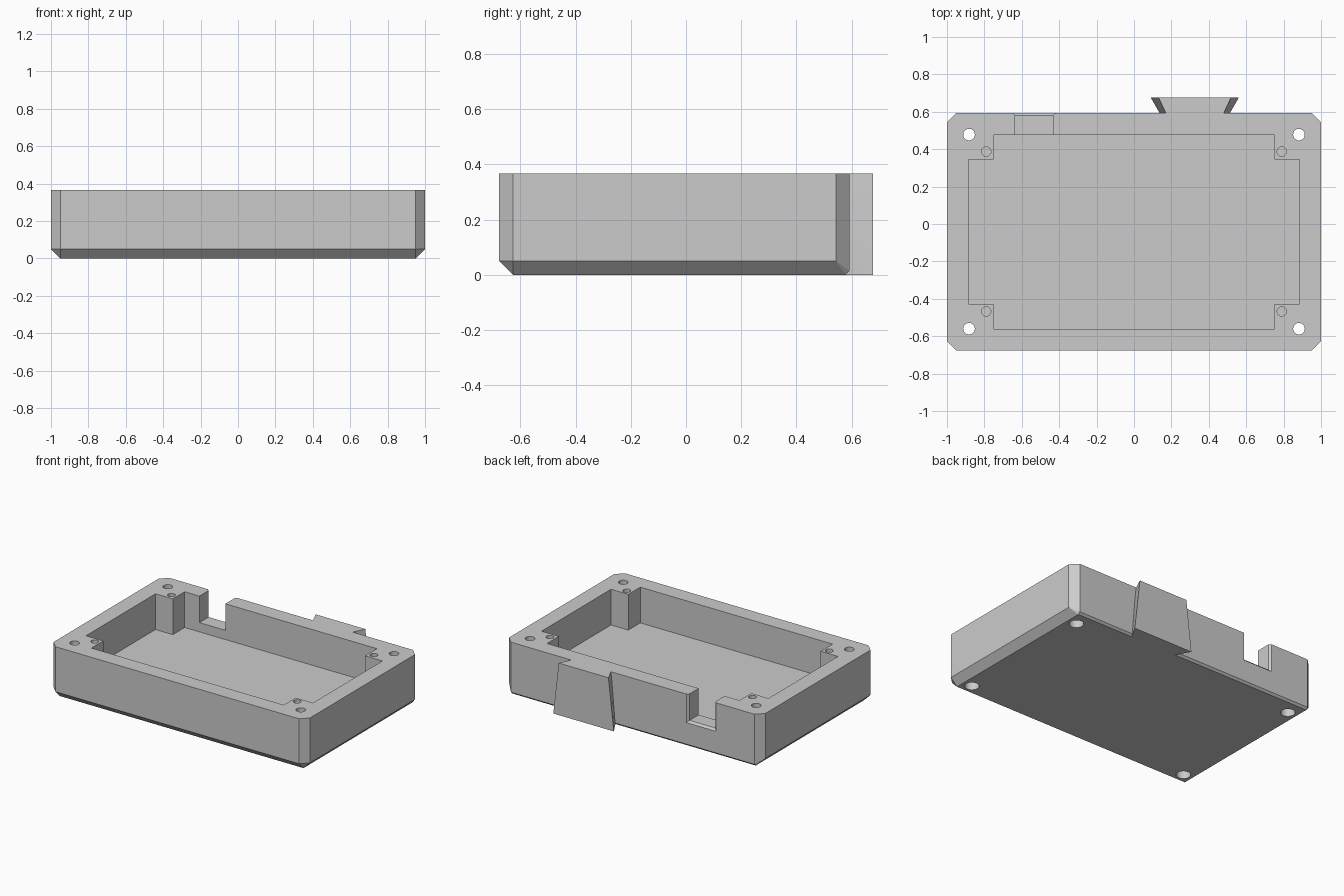
import bpy, bmesh

if "Cube" in bpy.data.objects:
    bpy.data.objects.remove(bpy.data.objects["Cube"])

H = 0.367                     # overall height
Y0, Y1 = -0.677, 0.593        # front and back walls
CH = 0.05                     # edge chamfer
LIP = 0.014                   # small chamfer on the back wall

grey = bpy.data.materials.new("light grey plastic")
grey.diffuse_color = (0.6, 0.6, 0.6, 1)
grey.use_nodes = True
grey.node_tree.nodes["Principled BSDF"].inputs["Base Color"].default_value = grey.diffuse_color


def make(name, bm):
    bmesh.ops.recalc_face_normals(bm, faces=bm.faces)
    me = bpy.data.meshes.new(name)
    bm.to_mesh(me)
    bm.free()
    me.materials.append(grey)
    ob = bpy.data.objects.new(name, me)
    bpy.context.collection.objects.link(ob)
    return ob


def hull(name, points):
    """Convex solid around a few corner points."""
    bm = bmesh.new()
    for p in points:
        bm.verts.new(p)
    bmesh.ops.convex_hull(bm, input=bm.verts[:])
    bmesh.ops.dissolve_limit(bm, angle_limit=0.001, verts=bm.verts[:], edges=bm.edges[:])
    return make(name, bm)


def prism(name, pts, z0, z1):
    bm = bmesh.new()
    face = bm.faces.new([bm.verts.new((x, y, z0)) for x, y in pts])
    top = bmesh.ops.extrude_face_region(bm, geom=[face])['geom']
    bmesh.ops.translate(bm, verts=[v for v in top if isinstance(v, bmesh.types.BMVert)],
                        vec=(0, 0, z1 - z0))
    return make(name, bm)


def cylinder(name, x, y, r, z0, z1):
    bm = bmesh.new()
    bmesh.ops.create_cone(bm, cap_ends=True, segments=32, radius1=r, radius2=r, depth=z1 - z0)
    bmesh.ops.translate(bm, verts=bm.verts, vec=(x, y, (z0 + z1) / 2))
    return make(name, bm)


def boolean(target, tool, op):
    mod = target.modifiers.new(op, 'BOOLEAN')
    mod.operation, mod.solver, mod.object = op, 'EXACT', tool
    bpy.context.view_layer.objects.active = target
    bpy.ops.object.modifier_apply(modifier=mod.name)
    bpy.data.objects.remove(tool)


# Outer block: cut corners, wide chamfers underneath, narrow one along the back
pts = []
for s in (-1, 1):
    e = s * (1 - CH)
    for z in (CH, H):
        pts += [(s, Y0 + CH, z), (e, Y0, z), (s, Y1 - CH, z)]
    pts += [(e, Y1, H), (e, Y1, LIP), (e, Y1 - LIP, 0), (e, Y0 + CH, 0)]
body = hull("case_body", pts)

# Tapered dovetail rail on the back wall
rail = []
for inner, outer, z in ((0.175, 0.236, 0), (0.144, 0.194, H)):
    for s in (-1, 1):
        rail += [(0.325 + s * inner, 0.57, z), (0.325 + s * outer, 0.677, z)]
boolean(body, hull("rail", rail), 'UNION')

# Cavity with four corner blocks left standing
xa, xb = 0.75, 0.885
ya, yb, yc, yd = -0.562, -0.429, 0.345, 0.477
cross = [(-xa, ya), (xa, ya), (xa, yb), (xb, yb), (xb, yc), (xa, yc),
         (xa, yd), (-xa, yd), (-xa, yc), (-xb, yc), (-xb, yb), (-xa, yb)]
boolean(body, prism("cavity", cross, 0.115, H + 0.1), 'DIFFERENCE')

# Cable notch in the back wall, flared at its outer edge
nx0, nx1, nz = -0.635, -0.433, 0.18


def notch_ring(y, d):
    return [(x, y, z) for x in (nx0 - d, nx1 + d) for z in (nz - d, 0.5)]


boolean(body, hull("notch", notch_ring(0.4, 0) + notch_ring(0.65, 0)), 'DIFFERENCE')
boolean(body, hull("flare", notch_ring(Y1 - LIP, 0) + notch_ring(Y1 + 0.01, LIP + 0.01)),
        'DIFFERENCE')

# Through holes with counterbores, and blind screw holes in the corner blocks
for sx in (-1, 1):
    for y_through, y_screw in ((0.478, 0.387), (-0.56, -0.468)):
        boolean(body, cylinder("bolt", sx * 0.882, y_through, 0.031, -0.1, H + 0.1), 'DIFFERENCE')
        boolean(body, cylinder("bore", sx * 0.882, y_through, 0.047, -0.1, 0.06), 'DIFFERENCE')
        boolean(body, cylinder("screw", sx * 0.79, y_screw, 0.025, 0.17, H + 0.1), 'DIFFERENCE')

bpy.ops.object.select_all(action='DESELECT')
body.select_set(True)
bpy.context.view_layer.objects.active = body
bpy.ops.object.shade_smooth_by_angle(angle=0.5)
